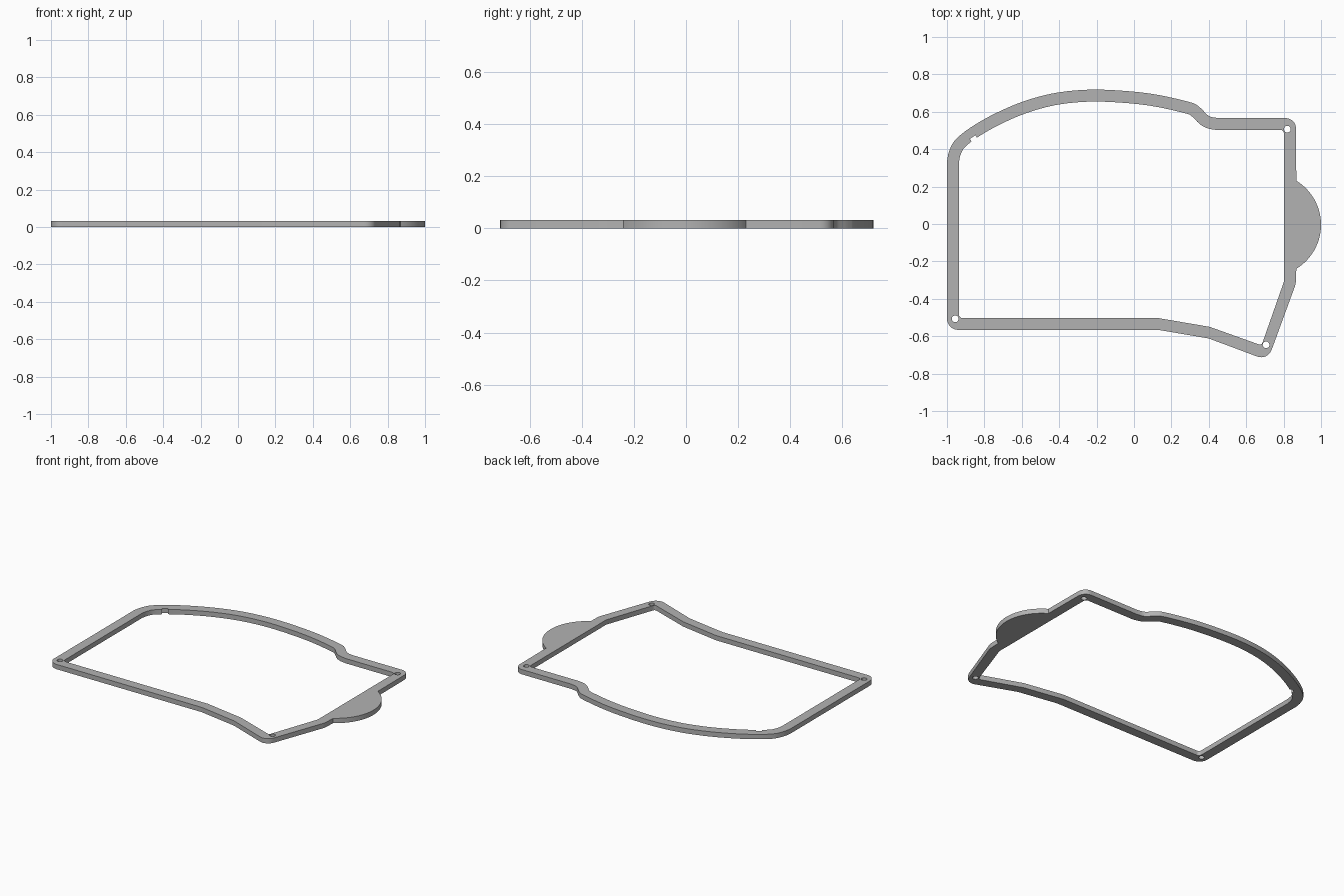
import bpy, bmesh, math
from mathutils import Vector

HEIGHT, BAND = 0.032, 0.064

cube = bpy.data.objects.get("Cube")
if cube:
    bpy.data.objects.remove(cube)

grey = bpy.data.materials.new("plain grey")
grey.use_nodes = True
colour = (0.45, 0.45, 0.45, 1)
grey.diffuse_color = colour
grey.node_tree.nodes["Principled BSDF"].inputs["Base Color"].default_value = colour


def smooth_path(points, steps=6):
    """Catmull-Rom curve through the points."""
    p = [Vector(q) for q in points]
    p = [2 * p[0] - p[1]] + p + [2 * p[-1] - p[-2]]
    path = []
    for a, b, c, d in zip(p, p[1:], p[2:], p[3:]):
        for i in range(steps):
            t = i / steps
            path.append(b + (c - a) * t / 2 + (2 * a - 5 * b + 4 * c - d) * t**2 / 2
                        + (3 * b - a - 3 * c + d) * t**3 / 2)
    return path + [p[-2]]


def offset(path, distance):
    """Shift a left-to-right path to its right-hand side."""
    shifted = []
    for i, q in enumerate(path):
        t = (path[min(i + 1, len(path) - 1)] - path[max(i - 1, 0)]).normalized()
        shifted.append(q + Vector((t.y, -t.x)) * distance)
    return shifted


def fillet(before, corner, after, radius, steps=8):
    """Round a corner with a circular arc."""
    corner = Vector(corner)
    u = (Vector(before) - corner).normalized()
    v = (Vector(after) - corner).normalized()
    half = u.angle(v) / 2
    centre = corner + (u + v).normalized() * radius / math.sin(half)
    start = corner + u * radius / math.tan(half) - centre
    end = corner + v * radius / math.tan(half) - centre
    sweep = start.angle(end)
    return [centre + (start * math.sin(sweep * (1 - i / steps))
                      + end * math.sin(sweep * i / steps)) / math.sin(sweep)
            for i in range(steps + 1)]


def arc(centre, radius, start, end, steps):
    return [Vector(centre) + radius * Vector((math.cos(a), math.sin(a)))
            for a in (start + (end - start) * i / steps for i in range(steps + 1))]


# Arched back edge, from the left wall to the straight shelf
arch = smooth_path([(-1, 0.335), (-0.988, 0.39), (-0.955, 0.45), (-0.875, 0.515),
                    (-0.75, 0.587), (-0.6, 0.652), (-0.44, 0.697), (-0.27, 0.717),
                    (-0.1, 0.715), (0.1, 0.695), (0.297, 0.652), (0.35, 0.625),
                    (0.4, 0.578), (0.45, 0.566)])
inner_arch = offset(arch, BAND)
inner_arch[0] = Vector((-0.936, 0.33))

# Small notch cut in the inside of the arch
k = min(range(len(inner_arch)), key=lambda i: (inner_arch[i] - Vector((-0.85, 0.457))).length)
a, b = inner_arch[k - 1], inner_arch[k + 1]
out = Vector((a.y - b.y, b.x - a.x)).normalized() * 0.016
inner_arch[k:k + 1] = [a + out, b + out]

# Outer outline with the rounded tab on the right
tab = arc((0.725, -0.004), 0.275, math.asin(0.235 / 0.275), -math.asin(0.235 / 0.275), 32)
outer = (arch
         + fillet((0.45, 0.566), (0.866, 0.566), (0.866, 0.23), 0.055)
         + tab
         + fillet((0.866, -0.24), (0.866, -0.318), (0.715, -0.73), 0.12)
         + fillet((0.866, -0.318), (0.715, -0.73), (0.4, -0.612), 0.06)
         + [Vector((0.4, -0.612))]
         + fillet((0.4, -0.612), (0.13, -0.566), (-1, -0.566), 0.2)
         + fillet((0.13, -0.566), (-1, -0.566), (-1, 0.335), 0.06))

# Inner opening
tip = (0.682, -0.649)
inner = (inner_arch
         + fillet((0.45, 0.503), (0.802, 0.503), (0.802, 0), 0.02)
         + [Vector((0.802, -0.307))]
         + fillet((0.802, -0.307), tip, (0.405, -0.55), 0.015)
         + [Vector((0.405, -0.55)), Vector((0.13, -0.503))]
         + fillet((0.13, -0.503), (-0.936, -0.503), (-0.936, 0.33), 0.02))

# Screw holes in three corners
holes = [arc(c, 0.018, 0, math.tau, 24)[:-1]
         for c in ((-0.956, -0.507), (0.706, -0.646), (0.82, 0.507))]

# Fill the outlines and give the frame its thickness
curve = bpy.data.curves.new("frame_outline", "CURVE")
curve.dimensions = "2D"
curve.fill_mode = "BOTH"
curve.extrude = HEIGHT / 2
for loop in [outer, inner] + holes:
    spline = curve.splines.new("POLY")
    spline.points.add(len(loop) - 1)
    for point, q in zip(spline.points, loop):
        point.co = (q.x, q.y, HEIGHT / 2, 1)
    spline.use_cyclic_u = True
helper = bpy.data.objects.new("frame_outline", curve)
bpy.context.collection.objects.link(helper)
mesh = bpy.data.meshes.new_from_object(helper.evaluated_get(bpy.context.evaluated_depsgraph_get()))
bpy.data.objects.remove(helper)

bm = bmesh.new()
bm.from_mesh(mesh)
bmesh.ops.remove_doubles(bm, verts=bm.verts, dist=0.0005)
zs = [v.co.z for v in bm.verts]
bmesh.ops.translate(bm, verts=bm.verts, vec=(0, 0, -min(zs)))
bmesh.ops.recalc_face_normals(bm, faces=bm.faces)
bm.to_mesh(mesh)
bm.free()

mesh.materials.clear()
mesh.materials.append(grey)
frame = bpy.data.objects.new("gasket_frame", mesh)
bpy.context.collection.objects.link(frame)
bpy.context.view_layer.objects.active = frame
frame.select_set(True)
bpy.ops.object.shade_smooth_by_angle(angle=math.radians(30))
